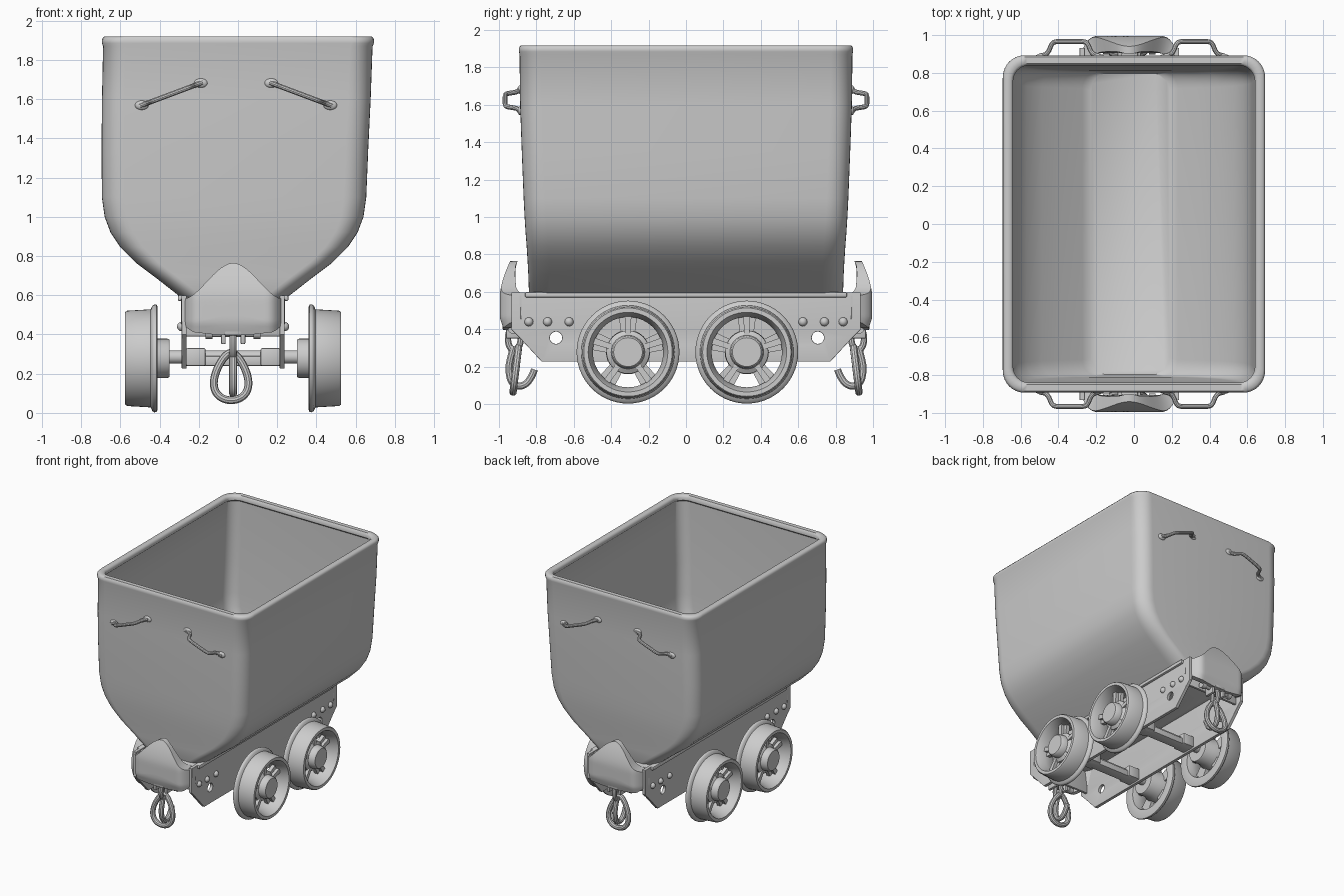
import bpy, bmesh, math
from mathutils import Vector, Matrix

if "Cube" in bpy.data.objects:
    bpy.data.objects.remove(bpy.data.objects["Cube"])

CX = -0.025   # the undercarriage sits slightly left of centre


def finish(name, bm, angle=35):
    bmesh.ops.recalc_face_normals(bm, faces=bm.faces)
    me = bpy.data.meshes.new(name)
    bm.to_mesh(me)
    bm.free()
    ob = bpy.data.objects.new(name, me)
    bpy.context.collection.objects.link(ob)
    bpy.ops.object.select_all(action='DESELECT')
    ob.select_set(True)
    bpy.context.view_layer.objects.active = ob
    bpy.ops.object.shade_smooth_by_angle(angle=math.radians(angle))
    return ob


def bridge(bm, rings, closed=False):
    n = len(rings[0])
    pairs = list(zip(rings, rings[1:])) + ([(rings[-1], rings[0])] if closed else [])
    for a, b in pairs:
        for i in range(n):
            j = (i + 1) % n
            bm.faces.new((a[i], a[j], b[j], b[i]))


def lathe(bm, prof, origin, sx=1, seg=48, closed=False):
    """Spin (x, r) points about the x axis."""
    rings = []
    for x, r in prof:
        rings.append([bm.verts.new((origin[0] + sx * x,
                                    origin[1] + r * math.cos(2 * math.pi * i / seg),
                                    origin[2] + r * math.sin(2 * math.pi * i / seg))) for i in range(seg)])
    bridge(bm, rings, closed)
    if not closed:
        bm.faces.new(rings[0])
        bm.faces.new(rings[-1])


def box(name, loc, size, bevel=0.008):
    bm = bmesh.new()
    bmesh.ops.create_cube(bm, size=1, matrix=Matrix.Translation(loc) @ Matrix.Diagonal((*size, 1)))
    bmesh.ops.bevel(bm, geom=bm.edges[:], offset=bevel, segments=2, affect='EDGES', profile=0.5)
    return finish(name, bm)


def curve_mesh(name, cu, matrix=Matrix()):
    tmp = bpy.data.objects.new(name + "_curve", cu)
    bpy.context.collection.objects.link(tmp)
    me = bpy.data.meshes.new_from_object(tmp.evaluated_get(bpy.context.evaluated_depsgraph_get()))
    bpy.data.objects.remove(tmp)
    bm = bmesh.new()
    bm.from_mesh(me)
    bmesh.ops.remove_doubles(bm, verts=bm.verts, dist=1e-5)
    bm.transform(matrix)
    return finish(name, bm)


def tube(name, pts, r, cyclic=False):
    cu = bpy.data.curves.new(name, 'CURVE')
    cu.dimensions = '3D'
    cu.bevel_depth, cu.bevel_resolution, cu.use_fill_caps = r, 3, True
    sp = cu.splines.new('NURBS')
    sp.points.add(len(pts) - 1)
    for p, q in zip(sp.points, pts):
        p.co = (*q, 1)
    sp.order_u, sp.use_cyclic_u, sp.use_endpoint_u, sp.resolution_u = 3, cyclic, not cyclic, 5
    return curve_mesh(name, cu)


# Tub: lofted rounded rectangles, up the outside, over the rim, down the inside
def ring(bm, cx, hx, hy, r, z):
    vs = []
    for q, (sx, sy) in enumerate(((1, 1), (-1, 1), (-1, -1), (1, -1))):
        for k in range(9):
            a = math.pi / 2 * (q + k / 8)
            vs.append(bm.verts.new((cx + sx * (hx - r) + r * math.cos(a),
                                    sy * (hy - r) + r * math.sin(a), z)))
    return vs


outer = [(.24, .83, .57), (.285, .84, .60), (.40, .843, .69), (.50, .847, .765), (.58, .852, .845),
         (.63, .858, .92), (.66, .863, 1.0), (.674, .868, 1.1), (.68, .878, 1.35), (.685, .887, 1.6),
         (.687, .89, 1.87), (.694, .893, 1.885), (.694, .893, 1.905), (.683, .884, 1.918)]
bm = bmesh.new()
rings = [ring(bm, -.02 * min(1, max(0, (1.9 - z) / .7)), hx, hy, .115, z) for hx, hy, z in outer]
rings.append(ring(bm, 0, .652, .85, .09, 1.918))
rings.append(ring(bm, 0, .64, .84, .085, 1.905))
rings.append(ring(bm, 0, .64, .84, .085, 1.88))
for hx, hy, z in reversed(outer[:-3]):
    rings.append(ring(bm, -.02 * min(1, max(0, (1.9 - z) / .7)), hx - .032, hy - .032, .09,
                      min(1.865, z + .025)))
bridge(bm, rings)
bm.faces.new(rings[0])
bm.faces.new(rings[-1])
finish("tub", bm, 50)

# Side plates with one round hole near each end
outline = [(-.93, .595), (-.93, .40), (-.89, .36), (-.77, .23), (.77, .23), (.89, .36), (.93, .40), (.93, .595)]
for s in (-1, 1):
    cu = bpy.data.curves.new("side_plate", 'CURVE')
    cu.dimensions, cu.fill_mode = '2D', 'BOTH'
    cu.extrude, cu.bevel_depth = .010, .003
    holes = [[(c + .036 * math.cos(k * math.pi / 10), .355 + .036 * math.sin(k * math.pi / 10))
              for k in range(20)] for c in (-.695, .705)]
    for pts in [outline] + holes:
        sp = cu.splines.new('POLY')
        sp.points.add(len(pts) - 1)
        for p, q in zip(sp.points, pts):
            p.co = (*q, 0, 1)
        sp.use_cyclic_u = True
    axes = Matrix(((0, 0, 1, CX + s * .25), (1, 0, 0, 0), (0, 1, 0, 0), (0, 0, 0, 1)))
    curve_mesh("side_plate", cu, axes)
    # Rivets
    bm = bmesh.new()
    for y in (-.84, -.74, -.625, .625, .74, .84):
        bmesh.ops.create_uvsphere(bm, u_segments=12, v_segments=8, radius=.024,
                                  matrix=Matrix.Translation((CX + s * .262, y, .44)))
    finish("rivets", bm)
    box("top_rail", (CX + s * .262, 0, .585), (.04, 1.72, .03))
box("frame_floor", (CX, 0, .58), (.5, 1.76, .02), .004)

# Wheels, hubs and axles
tyre = [(.39, .20), (.385, .262), (.39, .274), (.402, .275), (.412, .268), (.42, .25), (.54, .243),
        (.55, .236), (.55, .213), (.54, .208), (.48, .188), (.43, .188)]
hub = [(.325, .05), (.325, .095), (.335, .10), (.40, .10), (.44, .118), (.475, .115), (.49, .09),
       (.535, .085), (.543, .077), (.543, .03)]
for y in (-.31, .325):
    for s in (-1, 1):
        o = (CX, y, .278)
        bm = bmesh.new()
        lathe(bm, tyre, o, s, 56, True)
        finish("wheel_tyre", bm, 40)
        bm = bmesh.new()
        lathe(bm, hub, o, s, 32)
        finish("wheel_hub", bm, 40)
        # Five ribbed spokes that widen towards the rim
        bm = bmesh.new()
        for k in range(5):
            rot = Matrix.Translation(o) @ Matrix.Rotation(math.radians(72 * k), 4, 'X')
            for x0, x1, w0, w1 in ((.435, .465, .034, .05), (.46, .49, .014, .018)):
                a, b = ([bm.verts.new(rot @ Vector((s * x, sy * w, r))) for x, sy in
                         ((x0, -1), (x1, -1), (x1, 1), (x0, 1))] for w, r in ((w0, .08), (w1, .20)))
                bridge(bm, [a, b])
                bm.faces.new(a)
                bm.faces.new(b)
        finish("wheel_spokes", bm)
        box("axle_bracket", (CX + s * .19, y, .285), (.10, .12, .09))
    bm = bmesh.new()
    lathe(bm, [(-.38, .034), (.38, .034)], (CX, y, .285), 1, 24)
    finish("axle", bm)
    box("axle_beam", (CX, y, .265), (.49, .09, .05))

# End parts, repeated at front and back
for e in (-1, 1):
    # Buffer: curved shell with a domed top and wrapped sides
    bm = bmesh.new()
    nu, nv, grid = 28, 14, []
    for i in range(nu + 1):
        u = -1 + 2 * i / nu
        a = abs(u)
        top = .765 - .185 * (.5 - .5 * math.cos(math.pi * min(1, a * 1.02))) ** .9
        low = .405 + .04 * max(0, (a - .75) / .25) - .01 * math.cos(3 * a)
        col = []
        for j in range(nv + 1):
            z = low + (top - low) * j / nv
            y = .995 - .11 * max(0, (a - .62) / .38) ** 2.2
            y -= .055 * max(0, (z - .58) / .185) ** 1.6 + .02 * max(0, (.46 - z) / .06)
            col.append(bm.verts.new((CX + .265 * math.sin(math.pi / 2 * u) ** 1 if a == 1 else
                                     CX + .265 * u * (1.12 - .12 * a), e * y, z)))
        grid.append(col)
    for i in range(nu):
        for j in range(nv):
            bm.faces.new((grid[i][j], grid[i + 1][j], grid[i + 1][j + 1], grid[i][j + 1]))
    bmesh.ops.recalc_face_normals(bm, faces=bm.faces)
    back = bmesh.ops.extrude_face_region(bm, geom=bm.faces[:], use_keep_orig=True)
    for v in (g for g in back['geom'] if isinstance(g, bmesh.types.BMVert)):
        z = v.co.z
        v.co.x = CX + (v.co.x - CX) * .9
        v.co.y -= e * (.04 + .05 * max(0, 1 - abs(z - .60) / .14))
    finish("buffer", bm, 45)
    box("end_plate", (CX, e * .87, .49), (.49, .02, .20), .004)

    # Coupling: bracket lugs, cross pin, hook and hanging link
    box("coupling_bracket", (CX, e * .925, .435), (.09, .11, .08))
    for s in (-1, 1):
        box("coupling_lug", (CX + s * .05, e * .92, .405), (.025, .085, .11))
    bm = bmesh.new()
    lathe(bm, [(-.14, .018), (-.14, .028), (-.105, .028), (-.105, .019), (.105, .019), (.105, .028),
               (.14, .028), (.14, .018)], (CX, e * .925, .405), 1, 16)
    finish("coupling_pin", bm)
    tube("coupling_loop", [(CX, e * (.918 + .035 * math.cos(t)), .35 + .065 * math.sin(t))
                           for t in (k * math.pi / 6 for k in range(12))], .018, True)
    tube("coupling_hook", [(CX, e * y, z) for y, z in
                           ((.92, .31), (.935, .26), (.95, .19), (.935, .11), (.88, .09), (.83, .13), (.81, .185))], .02)
    link = []
    for k in range(20):
        t = k * math.pi / 10
        z = math.sin(t)
        link.append((CX - .01 + (.085 - .03 * z) * math.cos(t), e * (.91 - .015 * z), .185 + .122 * z))
    tube("coupling_link", link, .02, True)

    # Bent-bar handles with flattened feet
    for s in (-1, 1):
        def along(t, y):
            return Vector((-.01 + s * (.17 + .32 * t), e * y, 1.685 - .12 * t))
        path = [(0, .89), (.08, .893), (.15, .91), (.2, .955), (.26, .967), (.5, .967), (.74, .967),
                (.8, .955), (.85, .91), (.92, .893), (1, .89)]
        tube("handle", [along(t, y) for t, y in path], .013)
        for t in (.03, .97):
            bm = bmesh.new()
            bmesh.ops.create_uvsphere(bm, u_segments=16, v_segments=8, radius=1, matrix=Matrix.Translation(
                along(t, .886)) @ Matrix.Diagonal((.035, .014, .024, 1)))
            finish("handle_foot", bm)
